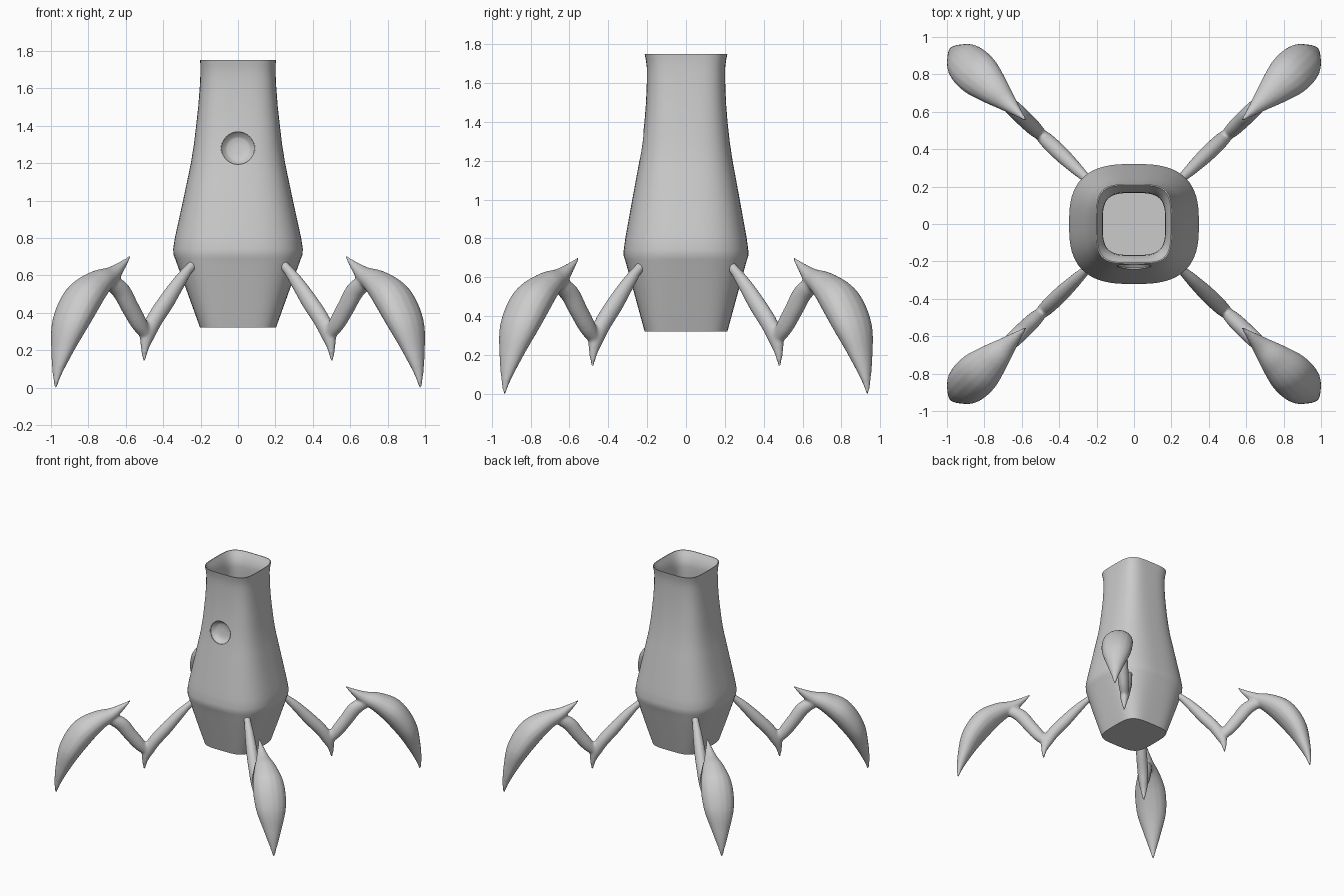
import bpy, bmesh, math
from mathutils import Vector, Matrix

if "Cube" in bpy.data.objects:
    bpy.data.objects.remove(bpy.data.objects["Cube"])

grey = bpy.data.materials.new("light grey")
grey.diffuse_color = (0.6, 0.6, 0.6, 1)
grey.use_nodes = True
grey.node_tree.nodes["Principled BSDF"].inputs["Base Color"].default_value = grey.diffuse_color


def make_object(name, bm):
    bmesh.ops.recalc_face_normals(bm, faces=bm.faces)
    mesh = bpy.data.meshes.new(name)
    bm.to_mesh(mesh)
    bm.free()
    mesh.materials.append(grey)
    obj = bpy.data.objects.new(name, mesh)
    bpy.context.collection.objects.link(obj)
    return obj


def smooth(obj, angle):
    bpy.ops.object.select_all(action='DESELECT')
    obj.select_set(True)
    bpy.context.view_layer.objects.active = obj
    bpy.ops.object.shade_smooth_by_angle(angle=math.radians(angle))


def loft(bm, rings):
    """Skin a list of point rings and cap both ends."""
    loops = [[bm.verts.new(p) for p in ring] for ring in rings]
    n = len(loops[0])
    for a, b in zip(loops, loops[1:]):
        for i in range(n):
            j = (i + 1) % n
            bm.faces.new((a[i], a[j], b[j], b[i]))
    bm.faces.new(loops[0][::-1])
    bm.faces.new(loops[-1])


def rounded_square(z, a, b, n, count=64):
    ring = []
    for i in range(count):
        t = math.tau * (i + 0.5) / count
        c, s = math.cos(t), math.sin(t)
        ring.append((a * math.copysign(abs(c) ** (2 / n), c),
                     b * math.copysign(abs(s) ** (2 / n), s), z))
    return ring


def resample(rows, step):
    out = [rows[0]]
    for p, q in zip(rows, rows[1:]):
        k = max(1, round(abs(q[0] - p[0]) / step))
        out += [tuple(u + (v - u) * i / k for u, v in zip(p, q)) for i in range(1, k + 1)]
    return out


# Body: hollow chimney-shaped shell (height, half width, half depth, squareness)
profile = resample([
    (0.32, 0.203, 0.213, 4.0), (0.50, 0.268, 0.262, 3.4), (0.69, 0.337, 0.314, 2.9),
    (0.71, 0.345, 0.321, 2.8), (0.74, 0.347, 0.321, 2.8), (0.80, 0.338, 0.313, 2.8),
    (1.00, 0.294, 0.277, 2.9), (1.20, 0.252, 0.240, 3.0), (1.30, 0.236, 0.225, 3.1),
    (1.40, 0.224, 0.214, 3.2), (1.50, 0.213, 0.206, 3.3), (1.60, 0.205, 0.202, 3.4),
    (1.68, 0.201, 0.202, 3.6), (1.72, 0.201, 0.207, 3.8), (1.75, 0.203, 0.213, 4.0)], 0.05)
outer = [rounded_square(*row) for row in profile]
inner = []
for z, a, b, n in reversed(profile):
    if z > 0.35:
        wall = 0.006 + 0.03 * min(1, (1.75 - z) / 0.08)
        inner.append(rounded_square(z, a - wall, b - wall, n))
bm = bmesh.new()
loft(bm, outer + inner)
body = make_object("body", bm)
smooth(body, 35)

# Porthole: round opening through the front wall with a shallow dish set in it
place = (Matrix.Translation((0, -0.2265, 1.28))
         @ Matrix.Rotation(math.radians(90 - 8), 4, 'X'))
bm = bmesh.new()
bmesh.ops.create_cone(bm, cap_ends=True, segments=32, radius1=0.088, radius2=0.088,
                      depth=0.16, matrix=place)
cutter = make_object("porthole_cutter", bm)
cutter.hide_render = True
cutter.hide_viewport = True
cut = body.modifiers.new("porthole", 'BOOLEAN')
cut.object = cutter
cut.solver = 'EXACT'

bm = bmesh.new()
rings = []
for r, d in [(0.091, -0.045), (0.091, -0.001), (0.086, -0.008), (0.068, -0.030),
             (0.058, -0.036), (0.025, -0.039)]:
    rings.append([place @ Vector((r * math.cos(math.tau * i / 32),
                                  r * math.sin(math.tau * i / 32), d)) for i in range(32)])
loft(bm, rings)
smooth(make_object("porthole_dish", bm), 50)


# Legs: three tapered limbs fused into one, then mirrored to four corners
def spline(rows, steps=6):
    pts = [Vector(r) for r in rows]
    out = []
    for i in range(len(pts) - 1):
        p0, p1, p2 = pts[max(i - 1, 0)], pts[i], pts[i + 1]
        p3 = pts[min(i + 2, len(pts) - 1)]
        for k in range(steps):
            t = k / steps
            out.append(0.5 * (2 * p1 + (p2 - p0) * t + (2 * p0 - 5 * p1 + 4 * p2 - p3) * t * t
                              + (3 * p1 - p0 - 3 * p2 + p3) * t ** 3))
    return out + [pts[-1]]


OUT = Vector((0.722, 0.692, 0))
SIDE = Vector((-0.692, 0.722, 0))
UP = Vector((0, 0, 1))


def limb(bm, rows):
    """Rows: distance out, height, half thickness, half width."""
    path = spline([Vector(r) for r in rows])
    rings = []
    for i, p in enumerate(path):
        d = path[min(i + 1, len(path) - 1)] - path[max(i - 1, 0)]
        d = Vector((d[0], d[1])).normalized()
        normal = OUT * -d.y + UP * d.x
        centre = OUT * p[0] + UP * p[1]
        a, w = max(p[2], 0.005), max(p[3], 0.005)
        rings.append([centre + normal * a * math.cos(math.tau * k / 16)
                      + SIDE * w * math.sin(math.tau * k / 16) for k in range(16)])
    loft(bm, rings)


bm = bmesh.new()
# upper arm ending in the downward spur
limb(bm, [(0.27, 0.69, 0.04, 0.04), (0.35, 0.645, 0.026, 0.026), (0.43, 0.57, 0.036, 0.034),
          (0.53, 0.46, 0.046, 0.042), (0.62, 0.36, 0.046, 0.042), (0.67, 0.28, 0.042, 0.036),
          (0.69, 0.21, 0.022, 0.022), (0.695, 0.14, 0.006, 0.006)])
# rising link
limb(bm, [(0.66, 0.26, 0.025, 0.025), (0.73, 0.34, 0.046, 0.04), (0.80, 0.43, 0.050, 0.044),
          (0.87, 0.52, 0.052, 0.044), (0.96, 0.57, 0.040, 0.04)])
# foot blade with a backward hook
limb(bm, [(0.80, 0.70, 0.006, 0.006), (0.86, 0.653, 0.024, 0.024), (0.94, 0.60, 0.047, 0.052),
          (1.04, 0.555, 0.072, 0.088), (1.15, 0.475, 0.092, 0.118), (1.245, 0.34, 0.082, 0.112),
          (1.305, 0.19, 0.050, 0.066), (1.34, 0.07, 0.022, 0.026), (1.35, -0.003, 0.006, 0.006)])
legs = make_object("legs", bm)
fuse = legs.modifiers.new("fuse", 'REMESH')
fuse.mode = 'VOXEL'
fuse.voxel_size = 0.009
fuse.use_smooth_shade = True
relax = legs.modifiers.new("relax", 'SMOOTH')
relax.factor = 0.5
relax.iterations = 6
copies = legs.modifiers.new("four_corners", 'MIRROR')
copies.use_axis = (True, True, False)
copies.use_mirror_merge = False
